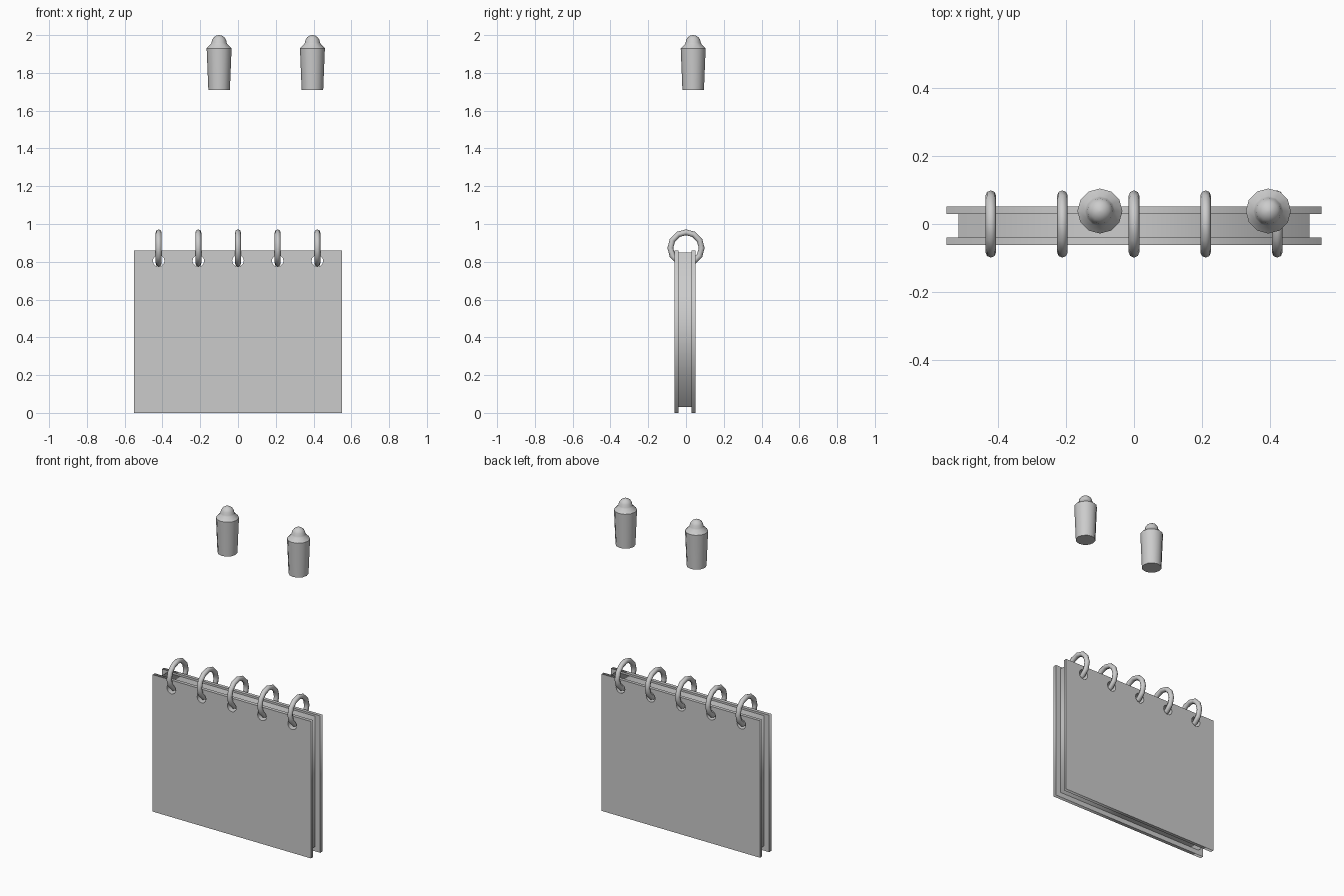
import bpy, math
from math import sin, cos, pi

if "Cube" in bpy.data.objects:
    bpy.data.objects.remove(bpy.data.objects["Cube"])

RING_X = [-0.42 + 0.21 * i for i in range(5)]


def sheet(name, half_w, z0, z1, y0, y1, hole_r):
    """Upright board with a row of round ring holes, from a filled curve."""
    loops = [[(-half_w, z0), (half_w, z0), (half_w, z1), (-half_w, z1)]]
    for x in RING_X:
        loops.append([(x + hole_r * cos(2 * pi * k / 12), 0.805 + hole_r * sin(2 * pi * k / 12))
                      for k in range(12)])
    cu = bpy.data.curves.new(name, 'CURVE')
    cu.dimensions = '2D'
    cu.fill_mode = 'BOTH'
    cu.extrude = (y1 - y0) / 2
    for pts in loops:
        s = cu.splines.new('POLY')
        s.points.add(len(pts) - 1)
        for p, (a, b) in zip(s.points, pts):
            p.co = (a, b, 0, 1)
        s.use_cyclic_u = True
    ob = bpy.data.objects.new(name, cu)
    bpy.context.collection.objects.link(ob)
    ob.rotation_euler.x = pi / 2
    ob.location.y = (y0 + y1) / 2
    bpy.ops.object.select_all(action='DESELECT')
    ob.select_set(True)
    bpy.context.view_layer.objects.active = ob
    bpy.ops.object.convert(target='MESH')


def lathe(name, profile, x, y, n=12):
    """Closed solid of revolution; profile runs from bottom rim to top rim."""
    verts, faces = [], []
    for r, z in profile:
        verts += [(r * cos(2 * pi * k / n), r * sin(2 * pi * k / n), z) for k in range(n)]
    for i in range(len(profile) - 1):
        for k in range(n):
            a, b = i * n + k, i * n + (k + 1) % n
            faces.append((a, b, b + n, a + n))
    faces.append(tuple(reversed(range(n))))
    faces.append(tuple(range(len(verts) - n, len(verts))))
    me = bpy.data.meshes.new(name)
    me.from_pydata(verts, [], faces)
    ob = bpy.data.objects.new(name, me)
    bpy.context.collection.objects.link(ob)
    ob.location = (x, y, 0)
    bpy.ops.object.select_all(action='DESELECT')
    ob.select_set(True)
    bpy.context.view_layer.objects.active = ob
    bpy.ops.object.shade_smooth_by_angle(angle=math.radians(40))


# Covers and page block
sheet("front_cover", 0.55, 0.0, 0.86, -0.062, -0.040, 0.031)
sheet("back_cover", 0.55, 0.0, 0.86, 0.030, 0.051, 0.031)
sheet("pages", 0.515, 0.03, 0.848, -0.040, 0.030, 0.031)

# Binder rings
for i, x in enumerate(RING_X):
    bpy.ops.mesh.primitive_torus_add(major_segments=12, minor_segments=8, major_radius=0.083,
                                     minor_radius=0.0155, location=(x, 0, 0.873),
                                     rotation=(0, pi / 2, 0))
    bpy.context.object.name = f"binder_ring_{i + 1}"
    bpy.ops.object.shade_smooth_by_angle(angle=math.radians(60))

# Floating pegs: tapered body, sloped shoulder, domed knob
peg = [(0.057, 1.71), (0.066, 1.93), (0.044, 1.952)]
peg += [(0.04 * cos(t), 1.96 + 0.04 * sin(t)) for t in (0.0, 0.4, 0.8, 1.2, 1.5)]
for name, x in (("left_peg", -0.10), ("right_peg", 0.394)):
    lathe(name, peg, x, 0.038)
